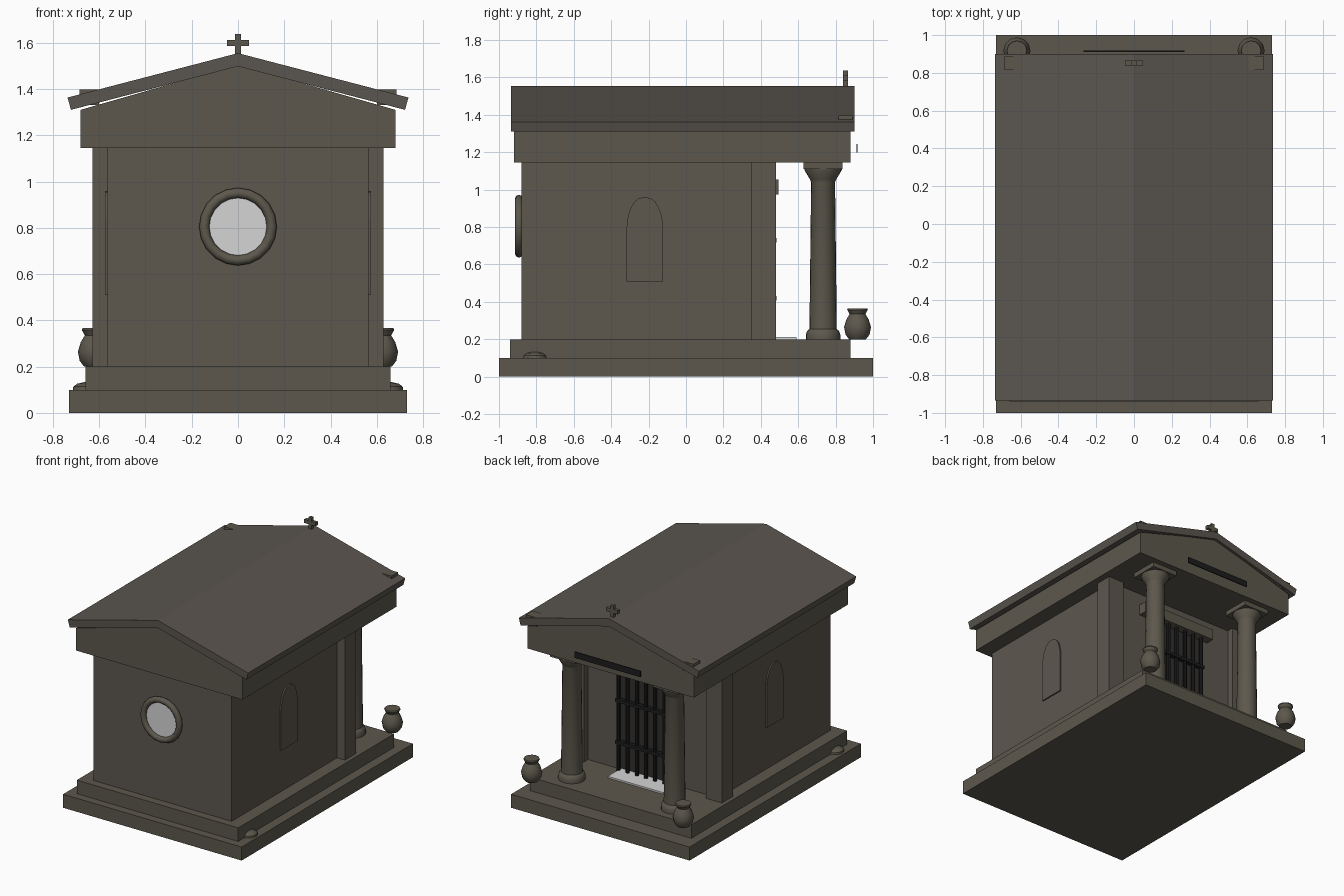
import bpy
import math
from math import sin, cos, pi, radians

cube = bpy.data.objects.get("Cube")
if cube:
    bpy.data.objects.remove(cube, do_unlink=True)


def material(name, rgb):
    m = bpy.data.materials.new(name)
    m.use_nodes = True
    color = (*rgb, 1)
    m.diffuse_color = color
    bsdf = m.node_tree.nodes["Principled BSDF"]
    bsdf.inputs["Base Color"].default_value = color
    bsdf.inputs["Roughness"].default_value = 0.8
    return m


STONE = material("stone", (0.110, 0.095, 0.076))
TRIM = material("trim stone", (0.108, 0.097, 0.073))
ROOF = material("roof stone", (0.102, 0.090, 0.077))
IRON = material("dark iron", (0.012, 0.012, 0.013))
SHADOW = material("door backing", (0.03, 0.028, 0.026))
PALE = material("pale glass and marble", (0.66, 0.66, 0.66))


def finish(name, verts, faces, mat, smooth=False):
    me = bpy.data.meshes.new(name)
    me.from_pydata(verts, [], faces)
    me.materials.append(mat)
    ob = bpy.data.objects.new(name, me)
    bpy.context.collection.objects.link(ob)
    bpy.ops.object.select_all(action="DESELECT")
    ob.select_set(True)
    bpy.context.view_layer.objects.active = ob
    bpy.ops.object.mode_set(mode="EDIT")
    bpy.ops.mesh.select_all(action="SELECT")
    bpy.ops.mesh.normals_make_consistent(inside=False)
    bpy.ops.object.mode_set(mode="OBJECT")
    if smooth:
        bpy.ops.object.shade_smooth_by_angle(angle=radians(35))
    return ob


def prism(name, profile, axis, lo, hi, mat):
    """Extrude a 2D outline along x or y."""
    n = len(profile)
    place = (lambda a, b, t: (a, t, b)) if axis == "y" else (lambda a, b, t: (t, a, b))
    verts = [place(a, b, t) for t in (lo, hi) for a, b in profile]
    faces = [tuple(range(n)), tuple(range(n, 2 * n))]
    faces += [(i, (i + 1) % n, n + (i + 1) % n, n + i) for i in range(n)]
    return finish(name, verts, faces, mat)


def box(name, x, y, z, mat):
    outline = [(x[0], z[0]), (x[1], z[0]), (x[1], z[1]), (x[0], z[1])]
    return prism(name, outline, "y", y[0], y[1], mat)


def lathe(name, profile, x, y, sides, mat):
    """Spin a (radius, height) profile around a vertical axis."""
    verts, faces = [], []
    for r, z in profile:
        verts += [(x + r * cos(2 * pi * i / sides), y + r * sin(2 * pi * i / sides), z)
                  for i in range(sides)]
    for k in range(len(profile) - 1):
        for i in range(sides):
            j = (i + 1) % sides
            a, b = k * sides, (k + 1) * sides
            faces.append((a + i, a + j, b + j, b + i))
    faces += [tuple(range(sides)), tuple(range(len(verts) - sides, len(verts)))]
    return finish(name, verts, faces, mat, True)


# Stepped base and chamber
box("base_slab", (-0.73, 0.73), (-1, 1), (0, 0.1), TRIM)
box("upper_step", (-0.66, 0.66), (-0.94, 0.88), (0.1, 0.2), TRIM)
box("chamber", (-0.565, 0.565), (-0.88, 0.43), (0.2, 1.145), STONE)

# Entablature, pediment and roof
box("entablature", (-0.68, 0.68), (-0.92, 0.88), (1.145, 1.31), TRIM)
prism("pediment", [(-0.68, 1.31), (0.68, 1.31), (0, 1.505)], "y", -0.92, 0.88, TRIM)
prism("roof", [(0, 1.555), (0.737, 1.363), (0.722, 1.31), (0, 1.498),
               (-0.722, 1.31), (-0.737, 1.363)], "y", -0.935, 0.9, ROOF)

# Cross on the ridge
box("cross_upright", (-0.013, 0.013), (0.84, 0.865), (1.54, 1.637), TRIM)
box("cross_arm", (-0.047, 0.047), (0.84, 0.865), (1.585, 1.612), TRIM)

# Inscription plate, left blank
box("name_plate", (-0.268, 0.268), (0.911, 0.918), (1.2, 1.245), IRON)

# Pointed arch outline, as (y, z)
MID, HALF, SPRING, TOP = -0.22, 0.097, 0.80, 0.96
arc = [(HALF * cos(t * pi / 12) ** 0.8, SPRING + (TOP - SPRING) * sin(t * pi / 12) ** 1.15)
       for t in range(6)]
arch = [(MID - HALF, 0.51), (MID + HALF, 0.51)]
arch += [(MID + a, z) for a, z in arc] + [(MID, TOP)]
arch += [(MID - a, z) for a, z in reversed(arc)]

COLUMN = [(0.092, 0.2), (0.092, 0.225), (0.085, 0.245), (0.073, 0.255), (0.064, 1.04),
          (0.07, 1.055), (0.1, 1.105), (0.1, 1.112)]
URN = [(0.045, 0.2), (0.064, 0.225), (0.072, 0.265), (0.06, 0.305), (0.042, 0.335),
       (0.055, 0.358), (0.052, 0.366)]
MOUND = [(0.064, 0.1), (0.062, 0.113), (0.045, 0.126), (0.015, 0.133)]

# Parts repeated on both sides
for side, s in (("left", 1), ("right", -1)):
    def span(a, b):
        return tuple(sorted((a * s, b * s)))

    box(side + "_pilaster", span(0.5, 0.63), (0.35, 0.48), (0.2, 1.145), STONE)
    lo, hi = span(0.56, 0.575)
    prism(side + "_arched_panel", arch, "x", lo, hi, STONE)
    lathe(side + "_column", COLUMN, 0.42 * s, 0.733, 20, TRIM)
    box(side + "_abacus", span(0.315, 0.525), (0.628, 0.838), (1.11, 1.145), TRIM)
    lathe(side + "_urn", URN, 0.62 * s, 0.917, 12, TRIM)
    lathe(side + "_mound", MOUND, 0.65 * s, -0.808, 12, TRIM)
    box(side + "_roof_corner_block", span(0.6, 0.685), (0.815, 0.89), (1.33, 1.397), TRIM)

# Barred door with lintel and threshold
box("door_backing", (-0.24, 0.24), (0.42, 0.437), (0.2, 0.97), SHADOW)
BARS = 7
for i in range(BARS):
    x = -0.225 + 0.45 * i / (BARS - 1)
    lathe("door_bar_%d" % (i + 1), [(0.014, 0.2), (0.014, 0.97)], x, 0.467, 8, IRON)
for i, z in enumerate((0.42, 0.73)):
    box("door_rail_%d" % (i + 1), (-0.24, 0.24), (0.455, 0.485), (z - 0.012, z + 0.012), IRON)
box("door_lintel", (-0.31, 0.31), (0.42, 0.495), (0.975, 1.055), TRIM)
box("threshold", (-0.225, 0.225), (0.43, 0.592), (0.2, 0.212), PALE)

# Round window on the end wall
bpy.ops.mesh.primitive_torus_add(major_segments=20, minor_segments=8, major_radius=0.146,
                                 minor_radius=0.022, location=(0, -0.893, 0.805),
                                 rotation=(pi / 2, 0, 0))
ring = bpy.context.object
ring.name = "round_window_frame"
ring.data.materials.append(TRIM)
bpy.ops.object.shade_smooth_by_angle(angle=radians(50))
disc = [(0.14 * cos(2 * pi * i / 20), 0.805 + 0.14 * sin(2 * pi * i / 20)) for i in range(20)]
prism("round_window_glass", disc, "y", -0.89, -0.878, PALE)
